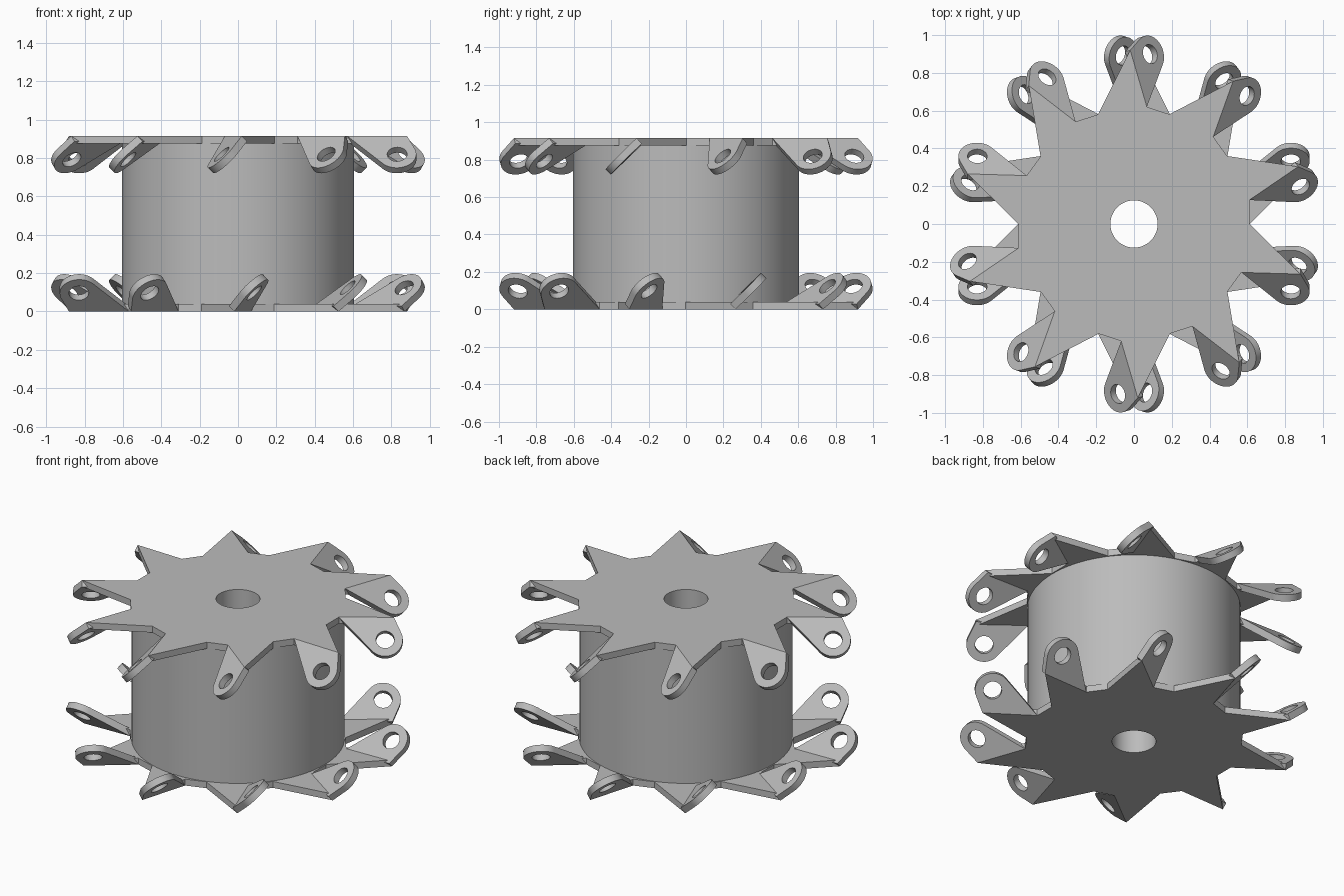
import bpy, bmesh, math
from mathutils import Matrix, Vector

if "Cube" in bpy.data.objects:
    bpy.data.objects.remove(bpy.data.objects["Cube"])

HEIGHT, THICK, ARMS = 0.915, 0.04, 10
BORE, DRUM_R = 0.125, 0.605

grey = bpy.data.materials.new("light_grey")
grey.diffuse_color = (0.5, 0.5, 0.5, 1)
grey.use_nodes = True
grey.node_tree.nodes["Principled BSDF"].inputs["Base Color"].default_value = grey.diffuse_color


def circle(r, n, cx=0.0, cy=0.0):
    return [(cx + r * math.cos(2 * math.pi * i / n),
             cy + r * math.sin(2 * math.pi * i / n)) for i in range(n)]


def slab_mesh(name, outline, hole, depth):
    """Flat outline with a hole, extruded along +z."""
    bm = bmesh.new()
    edges = []
    for loop in (outline, hole):
        vs = [bm.verts.new((x, y, 0)) for x, y in loop]
        edges += [bm.edges.new((vs[i - 1], vs[i])) for i in range(len(vs))]
    bmesh.ops.triangle_fill(bm, use_beauty=True, use_dissolve=False, edges=edges)
    ext = bmesh.ops.extrude_face_region(bm, geom=bm.faces[:], use_keep_orig=True)
    moved = [g for g in ext["geom"] if isinstance(g, bmesh.types.BMVert)]
    bmesh.ops.translate(bm, verts=moved, vec=(0, 0, depth))
    bmesh.ops.recalc_face_normals(bm, faces=bm.faces[:])
    mesh = bpy.data.meshes.new(name)
    bm.to_mesh(mesh)
    bm.free()
    mesh.materials.append(grey)
    return mesh


def add(name, mesh, matrix):
    ob = bpy.data.objects.new(name, mesh)
    bpy.context.collection.objects.link(ob)
    ob.matrix_world = matrix
    return ob


def smooth(ob):
    bpy.ops.object.select_all(action='DESELECT')
    ob.select_set(True)
    bpy.context.view_layer.objects.active = ob
    bpy.ops.object.shade_smooth_by_angle(angle=math.radians(30))


# Fold line of one arm pointing along +y
tip, root = Vector((-0.02, 0.92)), Vector((0.068, 0.62))
notch = Vector((-0.19, 0.58))

# Star plate outline: notch, fold tip, fold root, repeated
star = []
for k in range(ARMS):
    rot = Matrix.Rotation(-2 * math.pi * k / ARMS, 2)
    star += [tuple(rot @ p) for p in (notch, tip, root)]
plate = slab_mesh("star_plate", star, circle(BORE, 48), THICK)

# Bent tab outline: fold edge, then tangents to a rounded ear
ear, ear_r = Vector((-0.049, 0.135)), 0.1
fold_len = (tip - root).length


def tangent_angle(p, side):
    d = p - ear
    return math.atan2(d.y, d.x) + side * math.acos(ear_r / d.length)


a0 = tangent_angle(Vector((0, 0)), 1)
a1 = tangent_angle(Vector((-fold_len, 0)), -1) % (2 * math.pi)
N = 24
arc = [(ear.x + ear_r * math.cos(a0 + (a1 - a0) * i / N),
        ear.y + ear_r * math.sin(a0 + (a1 - a0) * i / N)) for i in range(N + 1)]
tab = slab_mesh("tab", [(-fold_len, 0), (0, 0)] + arc,
                circle(0.052, 24, ear.x, ear.y), THICK)

# Tab frame: along the fold, down the 45 degree slope, and into the thickness
bend = math.radians(45)
along = (tip - root).normalized().to_3d()
across = Vector((along.y, -along.x, 0))
slope = across * math.cos(bend) - Vector((0, 0, math.sin(bend)))
inward = along.cross(slope)
frame = Matrix((along, slope, inward)).transposed().to_4x4()
frame.translation = (tip.x, tip.y, HEIGHT)

# Drum with a through bore
drum = slab_mesh("drum", circle(DRUM_R, 96), circle(BORE, 48), HEIGHT - 2 * THICK)
smooth(add("drum", drum, Matrix.Translation((0, 0, THICK))))

# Top ring, and the bottom ring turned over
flip = Matrix.Translation((0, 0, HEIGHT)) @ Matrix.Rotation(math.pi, 4, 'Y')
for label, turn in (("top", Matrix.Identity(4)), ("bottom", flip)):
    ob = add(label + "_star_plate", plate,
             turn @ Matrix.Translation((0, 0, HEIGHT - THICK)))
    if label == "top":
        smooth(ob)
    for k in range(ARMS):
        spin = Matrix.Rotation(2 * math.pi * k / ARMS, 4, 'Z')
        ob = add(f"{label}_tab_{k + 1}", tab, turn @ spin @ frame)
        if label == "top" and k == 0:
            smooth(ob)
